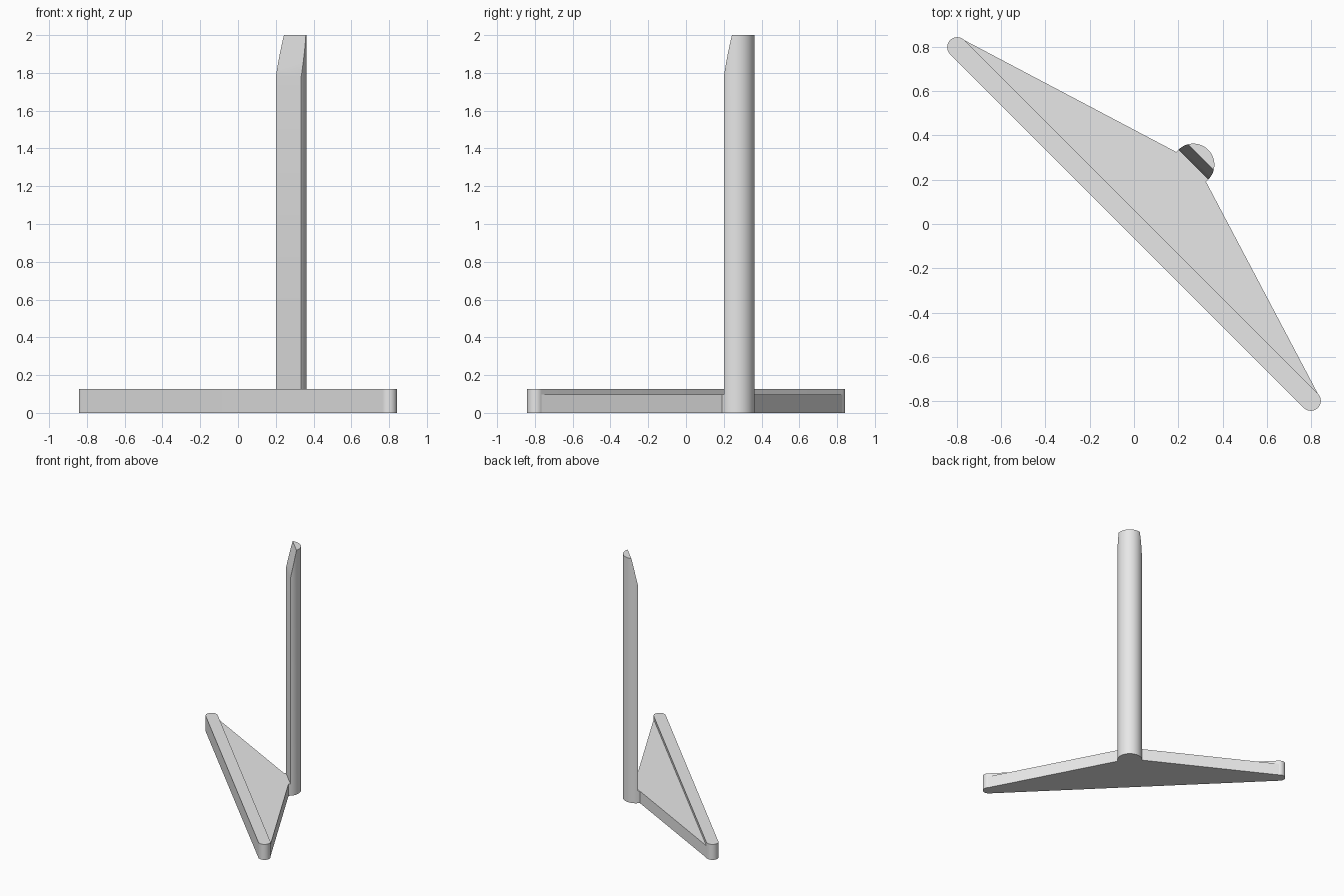
import bpy, bmesh, math
from mathutils import Matrix

if "Cube" in bpy.data.objects:
    bpy.data.objects.remove(bpy.data.objects["Cube"])

grey = bpy.data.materials.new("light grey")
grey.diffuse_color = (0.8, 0.8, 0.8, 1)
grey.use_nodes = True
grey.node_tree.nodes["Principled BSDF"].inputs["Base Color"].default_value = grey.diffuse_color
TURN = Matrix.Rotation(math.radians(-45), 4, 'Z')  # whole model sits diagonally


def arc(cx, cy, r, start, end, n=24):
    """Points on an arc, angles in degrees."""
    angles = [math.radians(start + (end - start) * i / n) for i in range(n + 1)]
    return [(cx + r * math.cos(a), cy + r * math.sin(a)) for a in angles]


def extrude_profile(name, outline, height, cut=None):
    """Prism from a flat outline, optionally trimmed by a plane (point, normal)."""
    bm = bmesh.new()
    base = bm.faces.new([bm.verts.new((x, y, 0)) for x, y in outline])
    top = bmesh.ops.extrude_face_region(bm, geom=[base], use_keep_orig=True)
    verts = [g for g in top["geom"] if isinstance(g, bmesh.types.BMVert)]
    bmesh.ops.translate(bm, verts=verts, vec=(0, 0, height))
    if cut:
        res = bmesh.ops.bisect_plane(bm, geom=bm.verts[:] + bm.edges[:] + bm.faces[:],
                                     plane_co=cut[0], plane_no=cut[1], clear_outer=True)
        bmesh.ops.holes_fill(bm, edges=[e for e in bm.edges if e.is_boundary], sides=0)
    bmesh.ops.recalc_face_normals(bm, faces=bm.faces[:])
    bm.transform(TURN)
    mesh = bpy.data.meshes.new(name)
    bm.to_mesh(mesh)
    bm.free()
    mesh.materials.append(grey)
    mesh.shade_smooth()
    mesh.set_sharp_from_angle(angle=math.radians(30))
    obj = bpy.data.objects.new(name, mesh)
    bpy.context.collection.objects.link(obj)
    return obj


HALF, R = 1.127, 0.045      # front bar half length and end radius
NECK, BACK = 0.095, 0.378   # post radius and position of its flat face

# Raised front bar with rounded ends
extrude_profile("front_bar", arc(HALF, 0, R, -90, 90) + arc(-HALF, 0, R, 90, 270), 0.127)

# Lower triangular base plate with a short neck to the post
extrude_profile("base_plate", [(-HALF, R), (HALF, R), (NECK, 0.364), (NECK, BACK),
                               (-NECK, BACK), (-NECK, 0.364)], 0.098)

# Half-round post with a slanted cut at the top of its flat face
extrude_profile("post", arc(0, BACK, NECK, 0, 180, 32), 2.0,
                cut=((0, BACK, 1.78), (0, -0.22, 0.048)))
